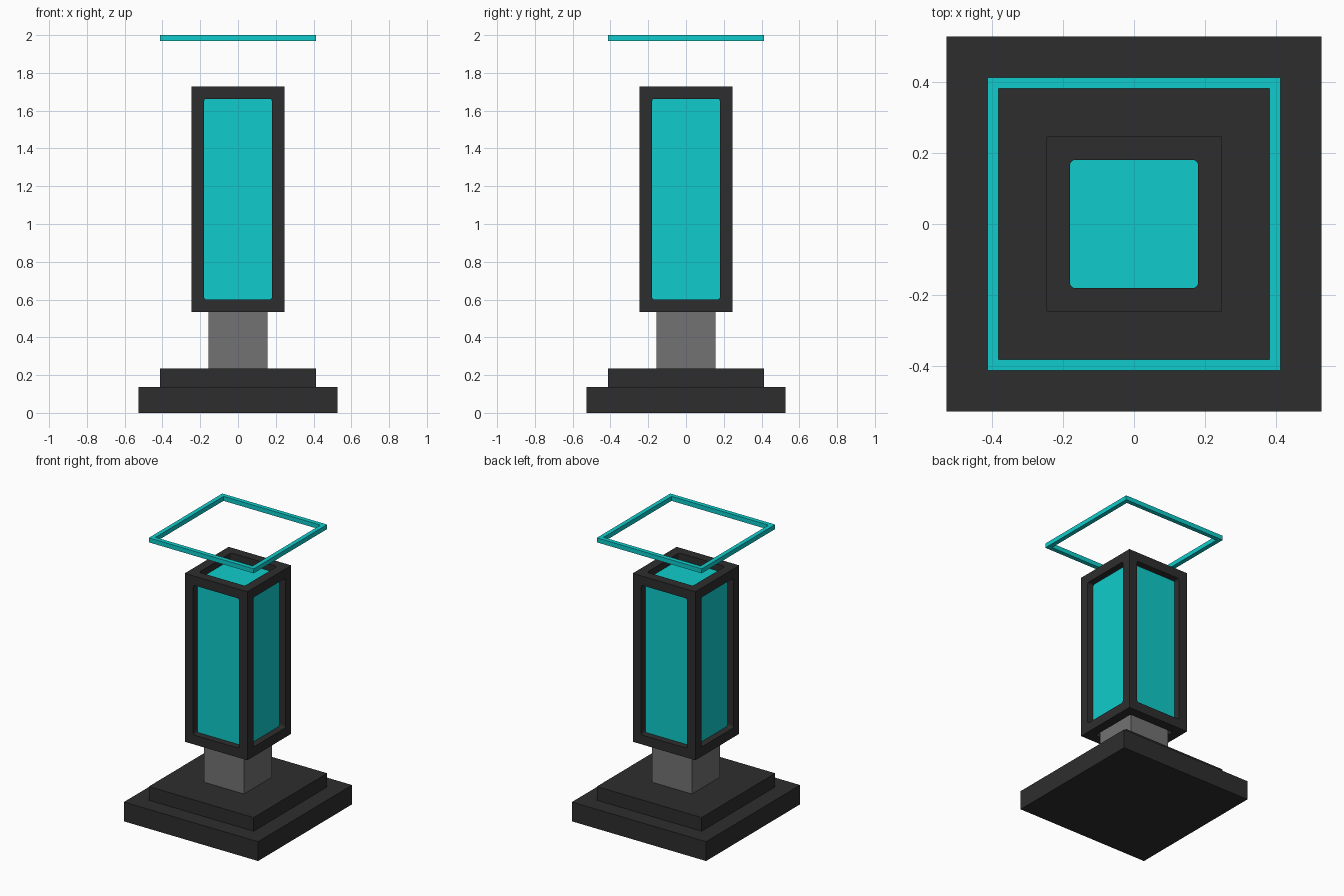
import bpy, bmesh, math
from mathutils import Matrix

if "Cube" in bpy.data.objects:
    bpy.data.objects.remove(bpy.data.objects["Cube"])


def material(name, rgb):
    m = bpy.data.materials.new(name)
    m.diffuse_color = (*rgb, 1)
    m.use_nodes = True
    m.node_tree.nodes["Principled BSDF"].inputs["Base Color"].default_value = m.diffuse_color
    return m


DARK = material("charcoal", (0.027, 0.027, 0.027))
GREY = material("mid grey", (0.17, 0.17, 0.17))
TEAL = material("glowing teal", (0.005, 0.6, 0.6))


def box(name, half, z0, z1, mat, half_y=None, bevel_axis=None, radius=0.0):
    """Centred box; optionally rounds the edges parallel to one axis."""
    hy = half if half_y is None else half_y
    bm = bmesh.new()
    bmesh.ops.create_cube(bm, size=1, matrix=Matrix.Translation((0, 0, (z0 + z1) / 2))
                          @ Matrix.Diagonal((2 * half, 2 * hy, z1 - z0, 1)))
    if bevel_axis is not None:
        edges = [e for e in bm.edges
                 if abs((e.verts[0].co - e.verts[1].co).normalized()[bevel_axis]) > 0.9]
        bmesh.ops.bevel(bm, geom=edges, offset=radius, segments=3, profile=0.5, affect='EDGES')
    me = bpy.data.meshes.new(name)
    bm.to_mesh(me)
    bm.free()
    me.materials.append(mat)
    ob = bpy.data.objects.new(name, me)
    bpy.context.collection.objects.link(ob)
    return ob


def cut(target, cutter):
    """Boolean the cutter out of the target and remove the cutter."""
    cutter.hide_render = True
    mod = target.modifiers.new("cut", 'BOOLEAN')
    mod.operation = 'DIFFERENCE'
    mod.solver = 'EXACT'
    mod.object = cutter
    bpy.context.view_layer.objects.active = target
    bpy.ops.object.modifier_apply(modifier=mod.name)
    bpy.data.objects.remove(cutter)


# Stepped base and post
box("base_lower_step", 0.527, 0, 0.137, DARK)
box("base_upper_step", 0.412, 0.137, 0.234, DARK)
box("post", 0.157, 0.236, 0.585, GREY)

# Lantern frame with rounded windows through all three axes
W, R = 0.18, 0.014
frame = box("lantern_frame", 0.246, 0.533, 1.729, DARK)
cut(frame, box("window_cutter_x", 1, 0.6, 1.663, DARK, half_y=W, bevel_axis=0, radius=R))
cut(frame, box("window_cutter_y", W, 0.6, 1.663, DARK, half_y=1, bevel_axis=1, radius=R))
cut(frame, box("window_cutter_z", W, 0.3, 2.0, DARK, bevel_axis=2, radius=R))

# Glowing core, recessed behind the windows
box("glowing_core", 0.199, 0.58, 1.682, TEAL)

# Floating square ring
ring = box("floating_ring", 0.412, 1.968, 2.0, TEAL)
cut(ring, box("ring_cutter", 0.381, 1.9, 2.1, TEAL))
